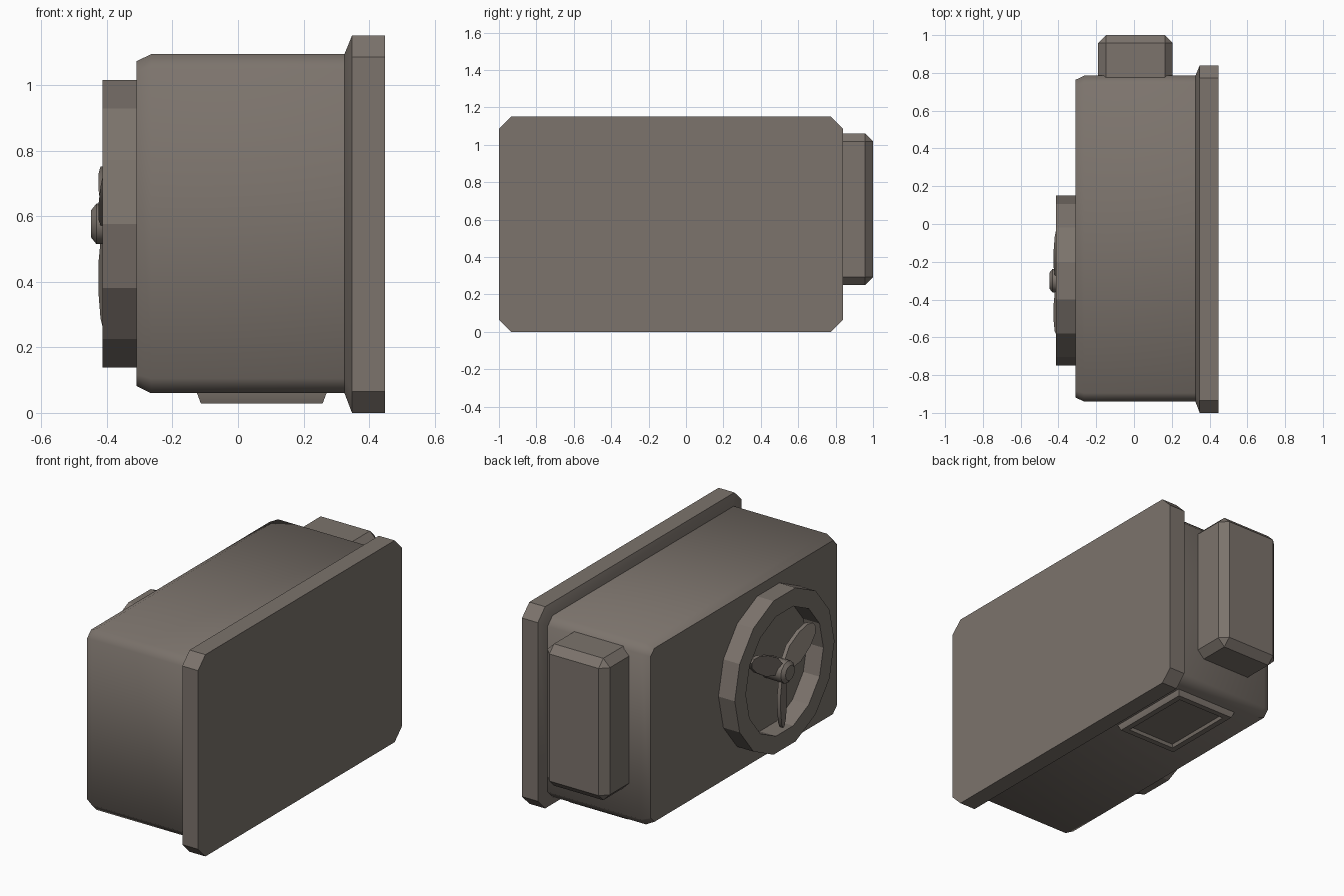
import bpy, bmesh, math

if "Cube" in bpy.data.objects:
    bpy.data.objects.remove(bpy.data.objects["Cube"])

FAN_Y, FAN_Z = -0.30, 0.577

mat = bpy.data.materials.new("warm_grey_metal")
mat.diffuse_color = (0.20, 0.172, 0.15, 1)
mat.use_nodes = True
mat.node_tree.nodes["Principled BSDF"].inputs["Base Color"].default_value = mat.diffuse_color


def finish(name, bm, angle=30):
    bmesh.ops.recalc_face_normals(bm, faces=bm.faces)
    me = bpy.data.meshes.new(name)
    bm.to_mesh(me)
    bm.free()
    me.polygons.foreach_set("use_smooth", [True] * len(me.polygons))
    me.set_sharp_from_angle(angle=math.radians(angle))
    me.materials.append(mat)
    ob = bpy.data.objects.new(name, me)
    bpy.context.collection.objects.link(ob)
    return ob


def loft(name, rings, angle=30, caps=True):
    """Skin a list of equal-length point rings; cap the ends or close the loop."""
    bm = bmesh.new()
    vs = [[bm.verts.new(p) for p in r] for r in rings]
    n = len(vs[0])
    pairs = list(zip(vs, vs[1:])) + ([] if caps else [(vs[-1], vs[0])])
    for a, b in pairs:
        for i in range(n):
            j = (i + 1) % n
            bm.faces.new((a[i], a[j], b[j], b[i]))
    if caps:
        bm.faces.new(vs[0])
        bm.faces.new(vs[-1])
    return finish(name, bm, angle)


def chamfered(x, y0, y1, z0, z1, c):
    """Rectangle with cut corners in the plane at x."""
    return [(x, y0 + c, z0), (x, y1 - c, z0), (x, y1, z0 + c), (x, y1, z1 - c),
            (x, y1 - c, z1), (x, y0 + c, z1), (x, y0, z1 - c), (x, y0, z0 + c)]


def circle(x, r, n):
    return [(x, FAN_Y + r * math.cos(2 * math.pi * i / n),
             FAN_Z + r * math.sin(2 * math.pi * i / n)) for i in range(n)]


# main housing with softened fan-side rim
loft("housing", [chamfered(-0.31, -0.918, 0.763, 0.082, 1.073, 0.035),
                 chamfered(-0.265, -0.94, 0.785, 0.06, 1.095, 0.045),
                 chamfered(0.35, -0.94, 0.785, 0.06, 1.095, 0.045)], 50)

# larger back plate, sloping down to the housing
loft("back_plate", [chamfered(0.325, -0.94, 0.785, 0.06, 1.095, 0.045),
                    chamfered(0.348, -1.0, 0.84, 0.0, 1.152, 0.066),
                    chamfered(0.448, -1.0, 0.84, 0.0, 1.152, 0.066)])

# side box with bevelled edges
bm = bmesh.new()
bmesh.ops.create_cube(bm, size=1)
for v in bm.verts:
    v.co.x = 0.0075 + v.co.x * 0.395
    v.co.y = 0.86 + v.co.y * 0.28
    v.co.z = 0.655 + v.co.z * 0.81
bmesh.ops.bevel(bm, geom=bm.edges[:], offset=0.042, segments=1, affect='EDGES')
finish("side_box", bm)

# bottom vent: tapered plate with a recessed panel
def rect(i, z):
    x0, x1, y0, y1 = -0.125 + i, 0.27 - i, 0.185 + i, 0.70 - i
    return [(x0, y0, z), (x1, y0, z), (x1, y1, z), (x0, y1, z)]

loft("bottom_vent", [rect(0, 0.065), rect(0, 0.06), rect(0.012, 0.028),
                     rect(0.045, 0.028), rect(0.052, 0.045)])

# fan ring
loft("fan_ring", [circle(-0.305, 0.45, 14), circle(-0.413, 0.45, 14),
                  circle(-0.413, 0.35, 14), circle(-0.305, 0.35, 14)], 20, caps=False)

# fan hub
loft("fan_hub", [circle(-0.305, 0.06, 12), circle(-0.432, 0.062, 12),
                 circle(-0.448, 0.042, 12)], 35)

# three pitched leaf-shaped blades
OUTLINE = [(0.03, 0.028), (0.12, 0.055), (0.22, 0.052), (0.29, 0.035), (0.32, 0.012)]
for k in range(3):
    ang = math.radians(30 + 120 * k)
    rings = []
    for r, w in OUTLINE:
        ring = []
        for s, d in ((-1, 0), (1, 0), (1, 0.022), (-1, 0.022)):
            t = s * w
            ring.append((-0.408 + d - t * 0.33,
                         FAN_Y + r * math.cos(ang) - t * math.sin(ang),
                         FAN_Z + r * math.sin(ang) + t * math.cos(ang)))
        rings.append(ring)
    loft(f"fan_blade_{k + 1}", rings, 40)
